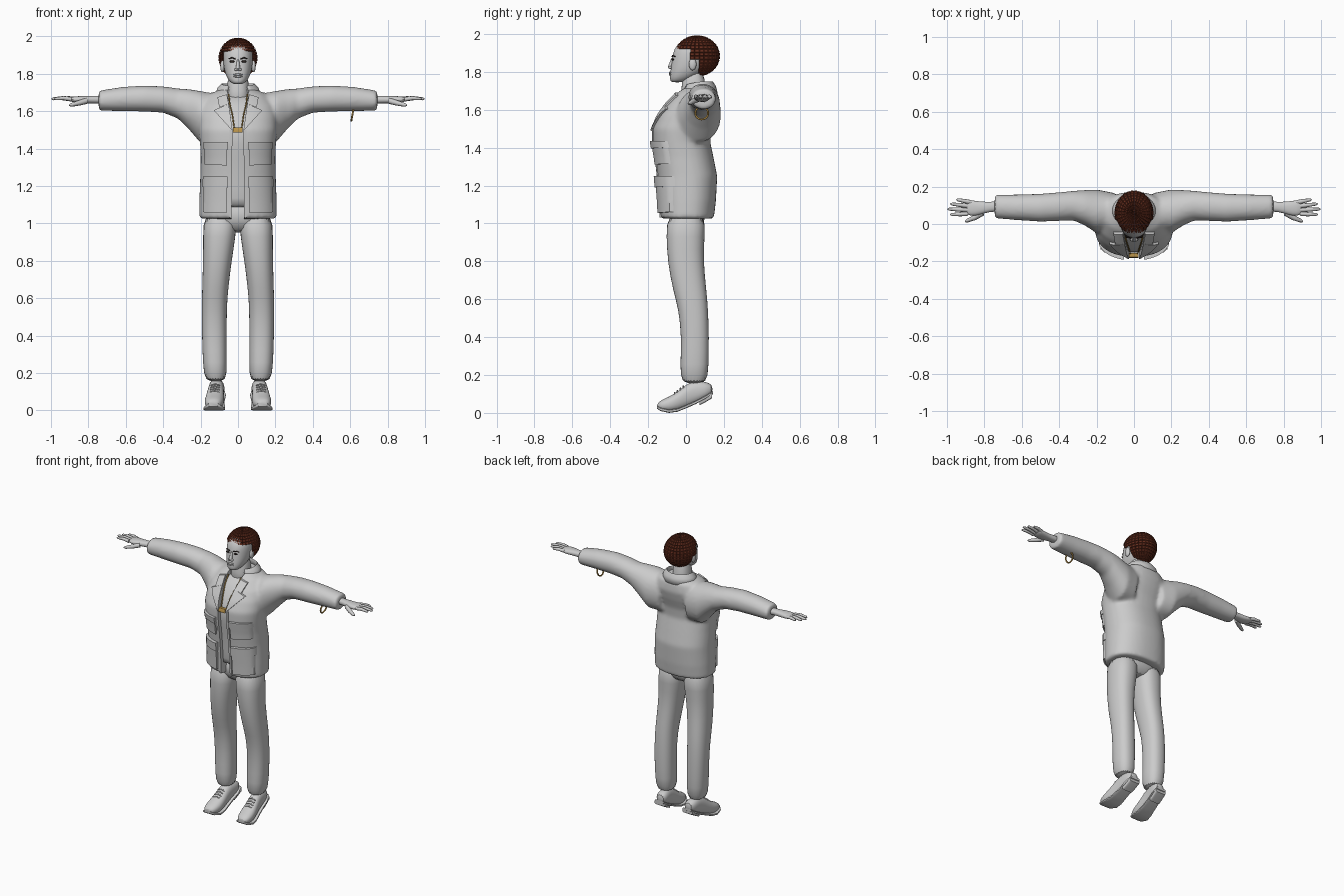
import bpy, bmesh, math
from mathutils import Vector

cube = bpy.data.objects.get("Cube")
if cube:
    bpy.data.objects.remove(cube, do_unlink=True)


def material(name, rgb):
    m = bpy.data.materials.new(name)
    m.use_nodes = True
    m.diffuse_color = (*rgb, 1)
    for node in m.node_tree.nodes:
        if node.type == 'BSDF_PRINCIPLED':
            node.inputs["Base Color"].default_value = (*rgb, 1)
    return m


GREY = material("plain_grey", (.6, .6, .6))
HAIR = material("auburn_hair", (.13, .027, .013))
GOLD = material("gold", (.5, .3, .07))
DARK = material("dark_brown", (.03, .02, .018))


def finish(name, bm, mat):
    bmesh.ops.recalc_face_normals(bm, faces=bm.faces)
    me = bpy.data.meshes.new(name)
    bm.to_mesh(me)
    bm.free()
    me.materials.append(mat)
    ob = bpy.data.objects.new(name, me)
    bpy.context.collection.objects.link(ob)
    return ob


def place(axis, t, a, b):
    return Vector({'x': (t, a, b), 'y': (a, t, b), 'z': (a, b, t)}[axis])


def add_loft(bm, axis, sections, n=24, p=2.3):
    """Skin rounded sections (t, a0, a1, b0, b1) stacked along an axis."""
    rings = []
    for t, a0, a1, b0, b1 in sections:
        ring = []
        for i in range(n):
            c, s = math.cos(math.tau * i / n), math.sin(math.tau * i / n)
            u = math.copysign(abs(c) ** (2 / p), c)
            v = math.copysign(abs(s) ** (2 / p), s)
            ring.append(bm.verts.new(place(axis, t, (a0 + a1 + u * (a1 - a0)) / 2,
                                           (b0 + b1 + v * (b1 - b0)) / 2)))
        rings.append(ring)
    for r, q in zip(rings, rings[1:]):
        for i in range(n):
            j = (i + 1) % n
            bm.faces.new((r[i], r[j], q[j], q[i]))
    bm.faces.new(rings[0])
    bm.faces.new(rings[-1])


def loft(name, axis, sections, mat=GREY, n=24, p=2.3, smooth=True):
    bm = bmesh.new()
    add_loft(bm, axis, sections, n, p)
    ob = finish(name, bm, mat)
    if smooth:
        ob.modifiers.new("smooth", 'SUBSURF').levels = 1
    return ob


def ball(name, at, size, mat=GREY):
    bm = bmesh.new()
    bmesh.ops.create_uvsphere(bm, u_segments=16, v_segments=10, radius=1)
    for v in bm.verts:
        v.co = Vector(at) + Vector(size) * v.co
    return finish(name, bm, mat)


def tube(name, points, radii, mat=GREY):
    cu = bpy.data.curves.new(name, 'CURVE')
    cu.dimensions = '3D'
    cu.bevel_depth, cu.bevel_resolution, cu.use_fill_caps = 1, 2, True
    sp = cu.splines.new('POLY')
    sp.points.add(len(points) - 1)
    for pt, co, r in zip(sp.points, points, radii):
        pt.co, pt.radius = (*co, 1), r
    cu.materials.append(mat)
    ob = bpy.data.objects.new(name, cu)
    bpy.context.collection.objects.link(ob)
    return ob


# Torso sections: height, half width, front, back
TORSO = [(1.025, .208, -.135, .147), (1.12, .207, -.14, .158), (1.25, .202, -.15, .165),
         (1.35, .2, -.162, .145), (1.43, .203, -.175, .128), (1.5, .21, -.175, .135),
         (1.57, .21, -.145, .158), (1.63, .2, -.105, .172), (1.69, .155, -.05, .165),
         (1.72, .09, -.01, .14)]


def front(x, z, off=0):
    """Point on the front of the torso, pushed outward by off."""
    for (z0, *a), (z1, *b) in zip(TORSO, TORSO[1:]):
        if z <= z1:
            k = max(0, (z - z0) / (z1 - z0))
            w, f, r = (m + (n - m) * k for m, n in zip(a, b))
            break
    d = (1 - min(.98, abs(x) / w) ** 2.3) ** (1 / 2.3)
    return Vector((x, (f + r) / 2 - d * (r - f) / 2 - off, z))


def patch(name, corners, off, thick=.03, n=8):
    """Cloth panel that follows the torso between four (x, z) corners."""
    a, b, c, d = (Vector(q) for q in corners)
    bm = bmesh.new()
    g = [[bm.verts.new(front(*a.lerp(b, i / n).lerp(d.lerp(c, i / n), j / n), off))
          for i in range(n + 1)] for j in range(n + 1)]
    back = [[bm.verts.new(v.co + Vector((0, thick, 0))) for v in row] for row in g]
    for j in range(n):
        for i in range(n):
            for h in (g, back):
                bm.faces.new((h[j][i], h[j][i + 1], h[j + 1][i + 1], h[j + 1][i]))
    rim = lambda h: (h[0][:-1] + [r[-1] for r in h[:-1]] + h[-1][:0:-1] + [r[0] for r in h[:0:-1]])
    p, q = rim(g), rim(back)
    for i in range(len(p)):
        j = (i + 1) % len(p)
        bm.faces.new((p[i], p[j], q[j], q[i]))
    return finish(name, bm, GREY)


# Jacket: torso and sleeves fused, then opened down the front
SLEEVE = [(.1, -.03, .165, 1.43, 1.69), (.2, -.05, .185, 1.43, 1.708), (.26, -.01, .182, 1.5, 1.718),
          (.32, .018, .178, 1.56, 1.722), (.4, .016, .17, 1.592, 1.733), (.5, .012, .162, 1.598, 1.738),
          (.62, .02, .158, 1.6, 1.73), (.745, .03, .157, 1.603, 1.71)]
bm = bmesh.new()
add_loft(bm, 'z', [(z, -w, w, f, b) for z, w, f, b in TORSO], 40)
for s in (1, -1):
    add_loft(bm, 'x', [(s * x, *r) for x, *r in SLEEVE], 24, 2.1)
jacket = finish("jacket", bm, GREY)
remesh = jacket.modifiers.new("fuse", 'REMESH')
remesh.mode, remesh.voxel_size = 'VOXEL', .011
soft = jacket.modifiers.new("soften", 'SMOOTH')
soft.factor, soft.iterations = .5, 8
bm = bmesh.new()
outline = [(-.035, .95), (.033, .95), (.03, 1.5), (.065, 1.76), (-.065, 1.76), (-.03, 1.5)]
face = bm.faces.new([bm.verts.new((x, -.4, z)) for x, z in outline])
ext = bmesh.ops.extrude_face_region(bm, geom=[face])["geom"]
bmesh.ops.translate(bm, vec=(0, .4, 0), verts=[v for v in ext if isinstance(v, bmesh.types.BMVert)])
cutter = finish("opening_cutter", bm, GREY)
cutter.hide_render = True
cut = jacket.modifiers.new("opening", 'BOOLEAN')
cut.object, cut.operation = cutter, 'DIFFERENCE'
bpy.context.view_layer.update()
mesh = bpy.data.meshes.new_from_object(jacket.evaluated_get(bpy.context.evaluated_depsgraph_get()))
jacket.modifiers.clear()
jacket.data = mesh
bpy.data.objects.remove(cutter, do_unlink=True)

# Shirt and hips underneath
loft("shirt", 'z', [(max(z, 1.08), -w + .02, w - .02, f + .02, b - .02) for z, w, f, b in TORSO[:-1]], n=32)
loft("hips", 'z', [(.95, -.1, .1, -.05, .07), (1, -.165, .165, -.09, .1), (1.12, -.175, .175, -.1, .11)])

# Collar standing round the neck, open at the front
bm = bmesh.new()
rows = []
for rx, ry, z in ((.125, .1, 1.685), (.11, .09, 1.725), (.088, .074, 1.748), (.078, .064, 1.715)):
    angles = [math.radians(-58 + 296 * i / 28) for i in range(29)]
    rows.append([bm.verts.new((rx * math.cos(t), .068 + ry * math.sin(t), z + .015 * min(0, math.sin(t))))
                 for t in angles])
for r, q in zip(rows, rows[1:]):
    for i in range(28):
        bm.faces.new((r[i], r[i + 1], q[i + 1], q[i]))
finish("collar", bm, GREY).modifiers.new("cloth", 'SOLIDIFY').thickness = .008

for s, side in ((1, "left"), (-1, "right")):
    # Lapels, front edge and patch pockets
    flip = lambda pts: [(s * x, z) for x, z in pts]
    patch(side + "_lapel", flip([(.028, 1.49), (.034, 1.5), (.13, 1.605), (.05, 1.64)]), .012)
    patch(side + "_upper_lapel", flip([(.05, 1.64), (.1, 1.62), (.11, 1.675), (.06, 1.69)]), .012)
    patch(side + "_front_edge", flip([(.034, 1.03), (.046, 1.03), (.046, 1.5), (.03, 1.5)]), .005)
    patch(side + "_upper_pocket", flip([(.06, 1.31), (.18, 1.315), (.182, 1.43), (.058, 1.43)]), .013)
    patch(side + "_upper_flap", flip([(.054, 1.395), (.186, 1.4), (.184, 1.435), (.054, 1.435)]), .019)
    patch(side + "_lower_pocket", flip([(.062, 1.055), (.186, 1.06), (.184, 1.24), (.06, 1.24)]), .018)
    patch(side + "_lower_flap", flip([(.056, 1.19), (.19, 1.195), (.188, 1.25), (.056, 1.25)]), .024)

    # Trouser leg: height, inner x, outer x, front, back
    leg = [(.145, .06, .178, -.028, .112), (.25, .06, .188, -.031, .12), (.4, .06, .193, -.024, .122),
           (.55, .06, .194, -.04, .117), (.65, .052, .192, -.07, .108), (.8, .034, .187, -.098, .092),
           (.93, .012, .187, -.104, .098), (1.06, .002, .187, -.104, .108)]
    loft(side + "_trouser_leg", 'z', [(z, s * a, s * b, f, r) for z, a, b, f, r in leg])

    # Shoe on tiptoe: y, half width, underside, top
    shoe = [(-.152, .022, .024, .048), (-.135, .042, .012, .066), (-.09, .053, .002, .085),
            (-.045, .05, .008, .112), (0, .044, .026, .15), (.05, .04, .048, .175),
            (.1, .042, .074, .165), (.142, .03, .1, .15)]
    cx = lambda y: s * (.12 - .08 * y)
    loft(side + "_shoe", 'y', [(y, cx(y) - w, cx(y) + w, a, b) for y, w, a, b in shoe])
    loft(side + "_sole", 'y', [(y, cx(y) - w - .005, cx(y) + w + .005, a - .002, a + .015)
                               for y, w, a, b in shoe], p=5, smooth=False)
    loft(side + "_heel", 'y', [(y, cx(y) - .04, cx(y) + .04, z - .02, z + .01)
                               for y, z in ((.07, .06), (.1, .075), (.138, .098))], p=5, smooth=False)
    for i in range(4):
        y, z = -.06 + .015 * i, .106 + .012 * i
        tube(side + "_lace", [(cx(y) - .025, y, z - .008), (cx(y), y, z), (cx(y) + .025, y, z - .008)], [.004] * 3)

    # Hand with fanned fingers
    loft(side + "_hand", 'x', [(s * x, *r) for x, *r in (
        (.7, .065, .125, 1.638, 1.685), (.78, .066, .117, 1.643, 1.682), (.83, .045, .122, 1.64, 1.682),
        (.87, .043, .128, 1.645, 1.68), (.9, .05, .125, 1.652, 1.675))], n=16)
    fingers = {"index": (.89, .054, .983, .05), "middle": (.89, .075, .998, .08),
               "ring": (.885, .096, .982, .108), "little": (.87, .116, .95, .131)}
    for finger, (x0, y0, x1, y1) in fingers.items():
        tube(f"{side}_{finger}_finger", [(s * (x0 + (x1 - x0) * k), y0 + (y1 - y0) * k, 1.664 + .006 * math.sin(3 * k))
                                         for k in (0, .45, .9, 1)], [.012, .011, .008, .003])
    tube(side + "_thumb", [(s * .81, .06, 1.655), (s * .85, .035, 1.644), (s * .89, .018, 1.634),
                           (s * .903, .013, 1.632)], [.016, .014, .01, .004])

    # Face details
    ball(side + "_ear", (s * .083, .035, 1.84), (.012, .02, .032))
    ball(side + "_eye", (s * .032, -.07, 1.866), (.014, .006, .006), DARK)
    tube(side + "_eyebrow", [(s * .014, -.074, 1.88), (s * .033, -.071, 1.886), (s * .052, -.056, 1.88)],
         [.003, .004, .002], DARK)
    ball(side + "_nostril", (s * .011, -.083, 1.823), (.009, .01, .007))

# Neck, head, nose and mouth
loft("neck", 'z', [(1.63, -.07, .07, -.04, .12), (1.7, -.058, .058, -.022, .1), (1.82, -.056, .056, -.02, .1)])
loft("head", 'z', [(1.744, -.025, .025, -.076, -.02), (1.757, -.045, .045, -.086, .02),
                   (1.79, -.065, .065, -.085, .08), (1.83, -.076, .076, -.079, .12),
                   (1.87, -.08, .08, -.073, .14), (1.92, -.08, .08, -.066, .145),
                   (1.96, -.062, .062, -.03, .125), (1.975, -.03, .03, .01, .09)], p=2.2)
loft("nose", 'z', [(1.817, -.008, .008, -.09, -.06), (1.826, -.014, .014, -.099, -.06),
                   (1.845, -.009, .009, -.088, -.06), (1.88, -.007, .007, -.076, -.06)], n=12)
for name, z in (("upper_lip", 1.796), ("lower_lip", 1.786)):
    ball(name, (0, -.083, z), (.024, .008, .006))

# Hair cap of raised tufts, cut away around the face
bm = bmesh.new()
bmesh.ops.create_uvsphere(bm, u_segments=30, v_segments=18, radius=1)
for v in bm.verts:
    v.co = Vector((.1 * v.co.x, .058 + .117 * v.co.y, 1.884 + .104 * v.co.z))
bare = [f for f in bm.faces if (c := f.calc_center_median()).y < .025 and c.z < 1.912
        or c.y < .07 and c.z < 1.86]
bmesh.ops.delete(bm, geom=bare, context='FACES')
bmesh.ops.recalc_face_normals(bm, faces=bm.faces)
bmesh.ops.inset_individual(bm, faces=bm.faces[:], thickness=.003, depth=.005)
hair = finish("hair", bm, HAIR)

# Gold chain with pendant, and a loose bangle
for s, side in ((1, "left"), (-1, "right")):
    tube(side + "_chain", [front(s * x, z, -.012) for x, z in (
        (.05, 1.69), (.044, 1.64), (.03, 1.58), (.02, 1.51))], [.0035] * 4, GOLD)
patch("pendant", [(-.026, 1.487), (.024, 1.487), (.024, 1.512), (-.026, 1.512)], .006, .02, 2).data.materials[0] = GOLD
ring = [math.tau * i / 24 for i in range(25)]
tube("bangle", [(.612 + .006 * math.sin(t), .083 + .034 * math.cos(t), 1.582 + .033 * math.sin(t)) for t in ring],
     [.005] * 25, GOLD)

# Smooth shading with crisp folds
bpy.ops.object.select_all(action='DESELECT')
for ob in bpy.context.scene.objects:
    if ob.type == 'MESH' and ob is not hair and ob.data.materials:
        ob.select_set(True)
        bpy.context.view_layer.objects.active = ob
bpy.ops.object.shade_smooth_by_angle(angle=math.radians(40))
